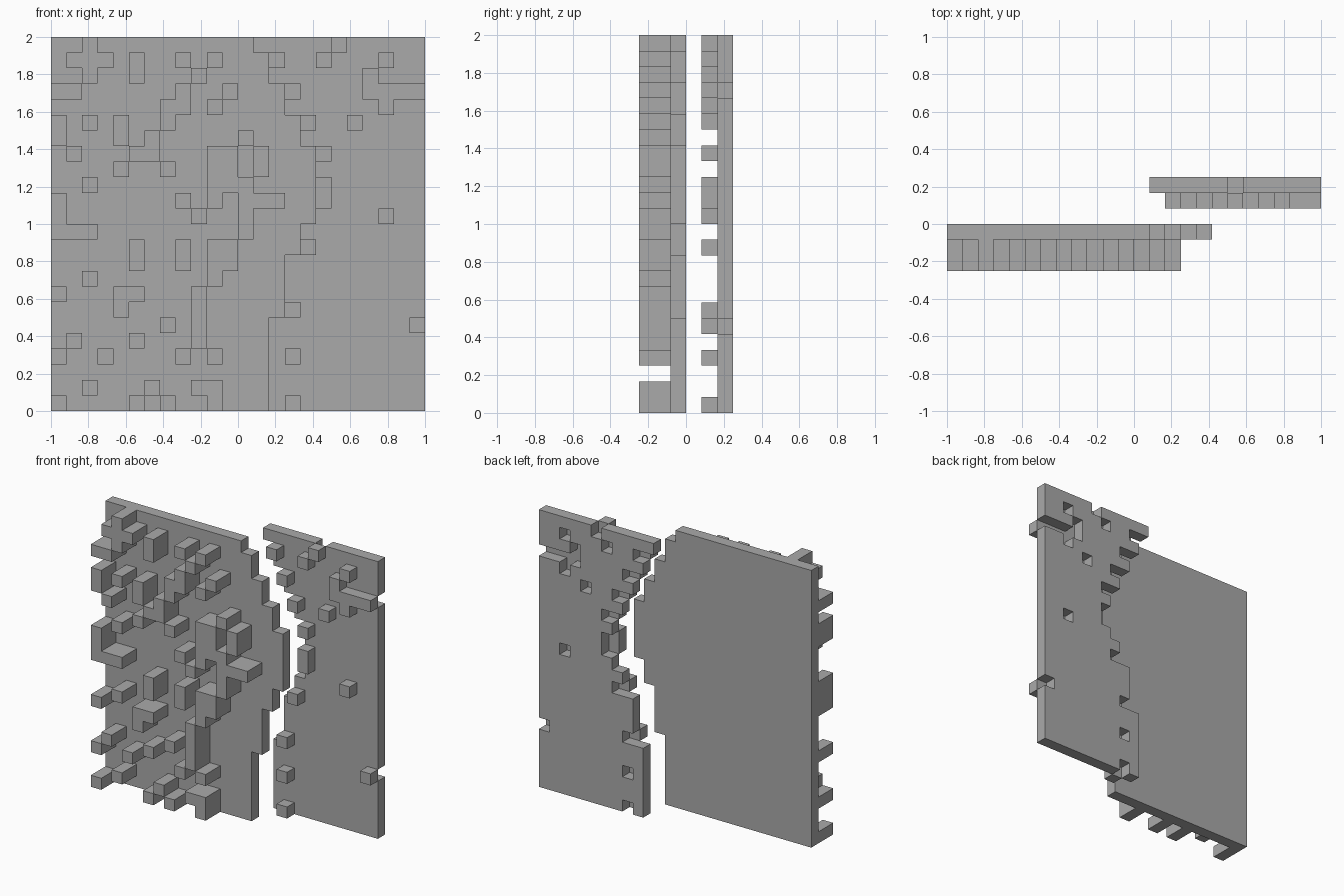
import bpy
import bmesh

if "Cube" in bpy.data.objects:
    bpy.data.objects.remove(bpy.data.objects["Cube"])

U = 1 / 12      # one cell; the wall is 24 x 24 cells
N = 24

# Columns of raised blocks on the front sheet, one entry per row from the top
FRONT_BLOCKS = [
    "c", "bcdfik", "cfj", "abil", "hik", "aceh", "aegm", "bfgkln",
    "ehkln", "cklm", "aikmno", "ajm", "abcm", "fikl", "fikl", "ck",
    "aefj", "ej", "hj", "bfj", "adik", "", "cgjk", "afhk",
]

# Columns pushed forward out of the rear sheet, one entry per row from the top
REAR_BLOCKS = [
    "s", "orv", "u", "puvwx", "v", "qt", "", "r",
    "", "r", "r", "v", "", "q", "", "",
    "", "p", "x", "", "p", "", "", "p",
]

# Stepped border between the two sheets: (rows, width of front sheet)
STEPS = [(1, 13), (2, 14), (2, 15), (2, 16), (5, 17), (2, 16), (4, 15), (6, 14)]
BORDER = [w for count, w in STEPS for _ in range(count)]


def marked(rows):
    """Column letters (a = leftmost) to (column, row) cells."""
    return {(ord(ch) - ord("a"), r) for r, row in enumerate(rows) for ch in row}


# Outward faces of a cell, corners counter-clockwise seen from outside
SIDES = {
    (1, 0, 0): ((1, 0, 0), (1, 1, 0), (1, 1, 1), (1, 0, 1)),
    (-1, 0, 0): ((0, 1, 0), (0, 0, 0), (0, 0, 1), (0, 1, 1)),
    (0, 1, 0): ((1, 1, 0), (0, 1, 0), (0, 1, 1), (1, 1, 1)),
    (0, -1, 0): ((0, 0, 0), (1, 0, 0), (1, 0, 1), (0, 0, 1)),
    (0, 0, 1): ((0, 0, 1), (1, 0, 1), (1, 1, 1), (0, 1, 1)),
    (0, 0, -1): ((0, 1, 0), (1, 1, 0), (1, 0, 0), (0, 0, 0)),
}


def build(name, cells, material):
    """Make one solid from (column, layer, row) cells, outer faces only."""
    bm = bmesh.new()
    verts = {}

    def vert(p):
        if p not in verts:
            verts[p] = bm.verts.new(((p[0] - N / 2) * U, p[1] * U, p[2] * U))
        return verts[p]

    solid = {(c, y, N - 1 - r) for c, y, r in cells}
    for x, y, z in sorted(solid):
        for (dx, dy, dz), corners in SIDES.items():
            if (x + dx, y + dy, z + dz) not in solid:
                bm.faces.new([vert((x + a, y + b, z + c)) for a, b, c in corners])
    mesh = bpy.data.meshes.new(name)
    bm.to_mesh(mesh)
    bm.free()
    mesh.materials.append(material)
    bpy.context.collection.objects.link(bpy.data.objects.new(name, mesh))


grey = bpy.data.materials.new("plain grey")
grey.diffuse_color = (0.4, 0.4, 0.4, 1)
grey.use_nodes = True
grey.node_tree.nodes["Principled BSDF"].inputs["Base Color"].default_value = grey.diffuse_color

# Front sheet with two-cell-deep blocks
front = {(c, -1, r) for r in range(N) for c in range(BORDER[r])}
front |= {(c, y, r) for c, r in marked(FRONT_BLOCKS) for y in (-2, -3)}
build("front_sheet", front, grey)

# Rear sheet: marked cells sit one layer forward and leave holes
pushed = marked(REAR_BLOCKS)
rear = {(c, 1 if (c, r) in pushed else 2, r)
        for r in range(N) for c in range(BORDER[r], N)}
build("rear_sheet", rear, grey)
